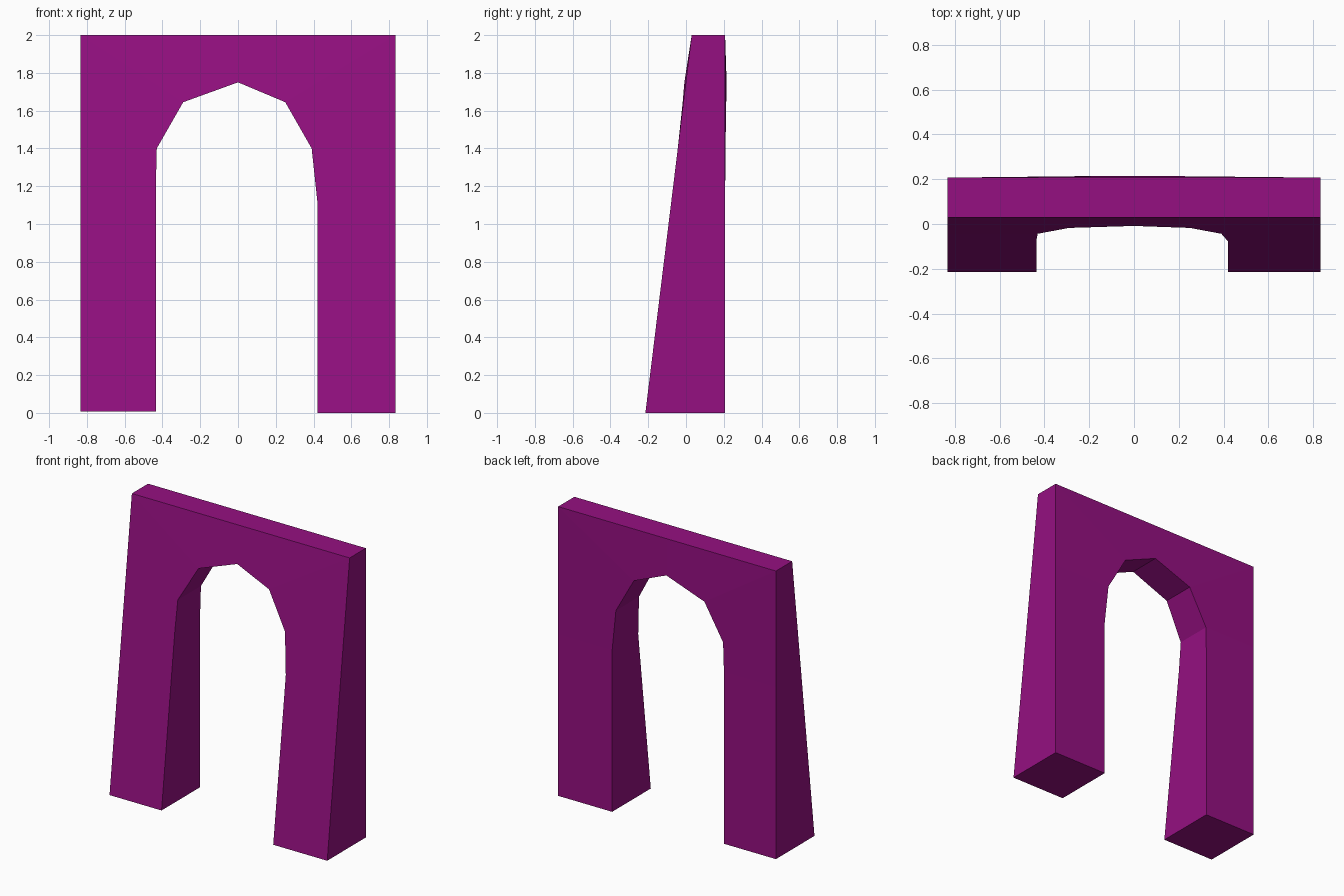
import bpy, bmesh

if "Cube" in bpy.data.objects:
    bpy.data.objects.remove(bpy.data.objects["Cube"])

HALF_W, TOP, BACK = 0.833, 2.0, 0.207


def front_y(z):
    """Sloping front face, thick at the foot and thin at the top."""
    return -0.215 + 0.245 * z / TOP


# Stations along the arch: inner x, inner z, outer x, outer z, front offset, back offset
stations = [
    (-0.435, 0.008, -HALF_W, 0.008, 0, 0),
    (-0.435, 1.20, -HALF_W, 1.20, 0, 0),
    (-0.43, 1.40, -HALF_W, 1.40, 0, 0.002),
    (-0.29, 1.645, -HALF_W, TOP, -0.004, 0.006),
    (0.0, 1.75, 0.0, TOP, -0.008, 0.008),
    (0.25, 1.645, HALF_W, TOP, -0.004, 0.006),
    (0.39, 1.40, HALF_W, 1.40, 0, 0.002),
    (0.42, 1.12, HALF_W, 1.12, 0, 0),
    (0.42, 0.0, HALF_W, 0.0, 0, 0),
]

# Sweep a four-cornered section through the stations
bm = bmesh.new()
rings = []
for ix, iz, ox, oz, df, db in stations:
    rings.append([bm.verts.new(p) for p in (
        (ix, front_y(iz) + df, iz),
        (ox, front_y(oz), oz),
        (ox, BACK, oz),
        (ix, BACK + db, iz))])
for a, b in zip(rings, rings[1:]):
    for i in range(4):
        j = (i + 1) % 4
        bm.faces.new((a[i], a[j], b[j], b[i]))

# Soles of both legs
bm.faces.new(rings[0])
bm.faces.new(rings[-1])
bmesh.ops.recalc_face_normals(bm, faces=bm.faces)

mesh = bpy.data.meshes.new("archway")
bm.to_mesh(mesh)
bm.free()
arch = bpy.data.objects.new("archway", mesh)
bpy.context.collection.objects.link(arch)

# Purple colour
mat = bpy.data.materials.new("purple")
mat.diffuse_color = (0.3, 0.005, 0.22, 1)
mat.use_nodes = True
mat.node_tree.nodes["Principled BSDF"].inputs["Base Color"].default_value = mat.diffuse_color
mesh.materials.append(mat)
